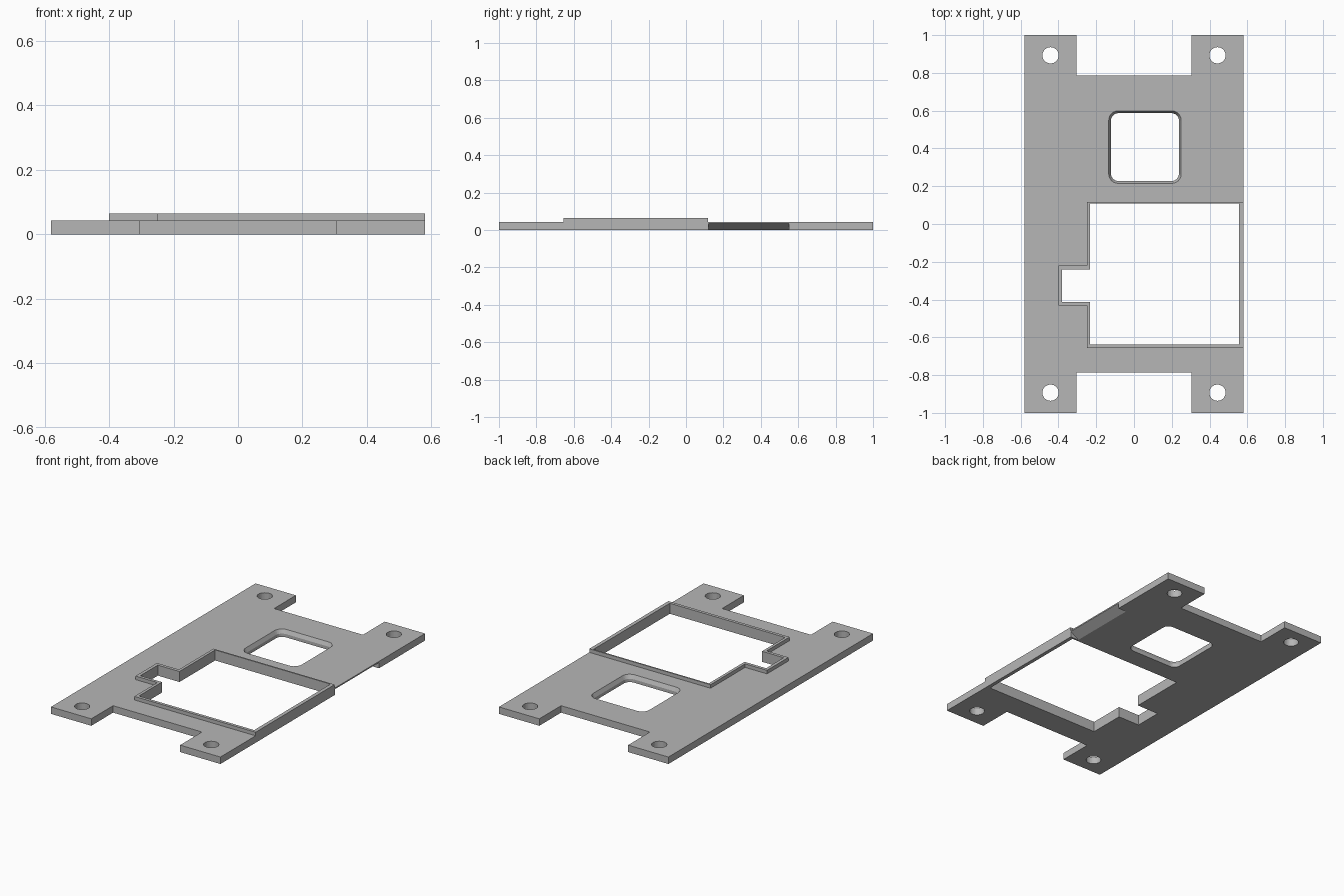
import bpy
import bmesh
from math import cos, sin, pi

cube = bpy.data.objects.get("Cube")
if cube:
    bpy.data.objects.remove(cube, do_unlink=True)

THICK, LIP_TOP = 0.043, 0.065
HALF_W = 0.58

grey = bpy.data.materials.new("plain grey")
grey.use_nodes = True
grey.diffuse_color = (0.47, 0.47, 0.47, 1)
grey.node_tree.nodes["Principled BSDF"].inputs["Base Color"].default_value = grey.diffuse_color


def loft(name, sections):
    """Solid through matching outlines, each given as (points, z)."""
    bm = bmesh.new()
    rings = [[bm.verts.new((x, y, z)) for x, y in pts] for pts, z in sections]
    n = len(rings[0])
    for low, high in zip(rings, rings[1:]):
        for i in range(n):
            j = (i + 1) % n
            bm.faces.new((low[i], low[j], high[j], high[i]))
    bm.faces.new(rings[0][::-1])
    bm.faces.new(rings[-1])
    bmesh.ops.recalc_face_normals(bm, faces=bm.faces)
    mesh = bpy.data.meshes.new(name)
    bm.to_mesh(mesh)
    bm.free()
    mesh.materials.append(grey)
    obj = bpy.data.objects.new(name, mesh)
    bpy.context.collection.objects.link(obj)
    return obj


def cut(target, cutter):
    """Subtract the cutter and discard it."""
    mod = target.modifiers.new("cut", 'BOOLEAN')
    mod.operation = 'DIFFERENCE'
    mod.solver = 'EXACT'
    mod.object = cutter
    bpy.context.view_layer.objects.active = target
    bpy.ops.object.modifier_apply(modifier=mod.name)
    bpy.data.objects.remove(cutter, do_unlink=True)


def circle(cx, cy, r, n=32):
    return [(cx + r * cos(2 * pi * i / n), cy + r * sin(2 * pi * i / n)) for i in range(n)]


def rounded_square(cx, cy, half, r, steps=6):
    pts = []
    for k, (sx, sy) in enumerate([(1, 1), (-1, 1), (-1, -1), (1, -1)]):
        for i in range(steps + 1):
            a = (k + i / steps) * pi / 2
            pts.append((cx + sx * (half - r) + r * cos(a), cy + sy * (half - r) + r * sin(a)))
    return pts


def bay(x0, x1, y0, y1, notch_x, notch_y0, notch_y1):
    """Rectangle with a square notch on its right-hand side."""
    return [(x1, y0), (x1, y1), (x0, y1), (x0, notch_y1), (notch_x, notch_y1),
            (notch_x, notch_y0), (x0, notch_y0), (x0, y0)]


bay_inner = bay(-0.232, 0.557, -0.637, 0.108, -0.38, -0.412, -0.241)
bay_outer = bay(-0.25, HALF_W, -0.656, 0.117, -0.4, -0.431, -0.221)

# Plate with four mounting legs
quarter = [(HALF_W, 1.0), (0.304, 1.0), (0.304, 0.787)]
outline = quarter + [(-x, y) for x, y in quarter[::-1]]
outline += [(-x, -y) for x, y in outline]
plate = loft("mounting_plate", [(outline, 0), (outline, THICK)])

# Screw holes
for sx in (-1, 1):
    for sy in (-1, 1):
        ring = circle(sx * 0.442, sy * 0.893, 0.043)
        cut(plate, loft("hole_cutter", [(ring, -0.1), (ring, 0.1)]))

# Square window with flared rim
narrow = rounded_square(0.058, 0.407, 0.18, 0.04)
wide = rounded_square(0.058, 0.407, 0.192, 0.05)
cut(plate, loft("window_cutter", [(narrow, -0.1), (narrow, 0.02), (wide, THICK), (wide, 0.1)]))

# Large notched opening
cut(plate, loft("bay_cutter", [(bay_inner, -0.1), (bay_inner, 0.1)]))

# Sloped relief under the left edge
def strip(x):
    return [(x, 0.12), (0.7, 0.12), (0.7, 0.55), (x, 0.55)]


cut(plate, loft("relief_cutter", [(strip(0.515), -0.005), (strip(HALF_W), 0.035)]))

# Raised lip around the opening
lip = loft("opening_lip", [(bay_outer, THICK), (bay_outer, LIP_TOP)])
cut(lip, loft("lip_cutter", [(bay_inner, -0.1), (bay_inner, 0.2)]))
